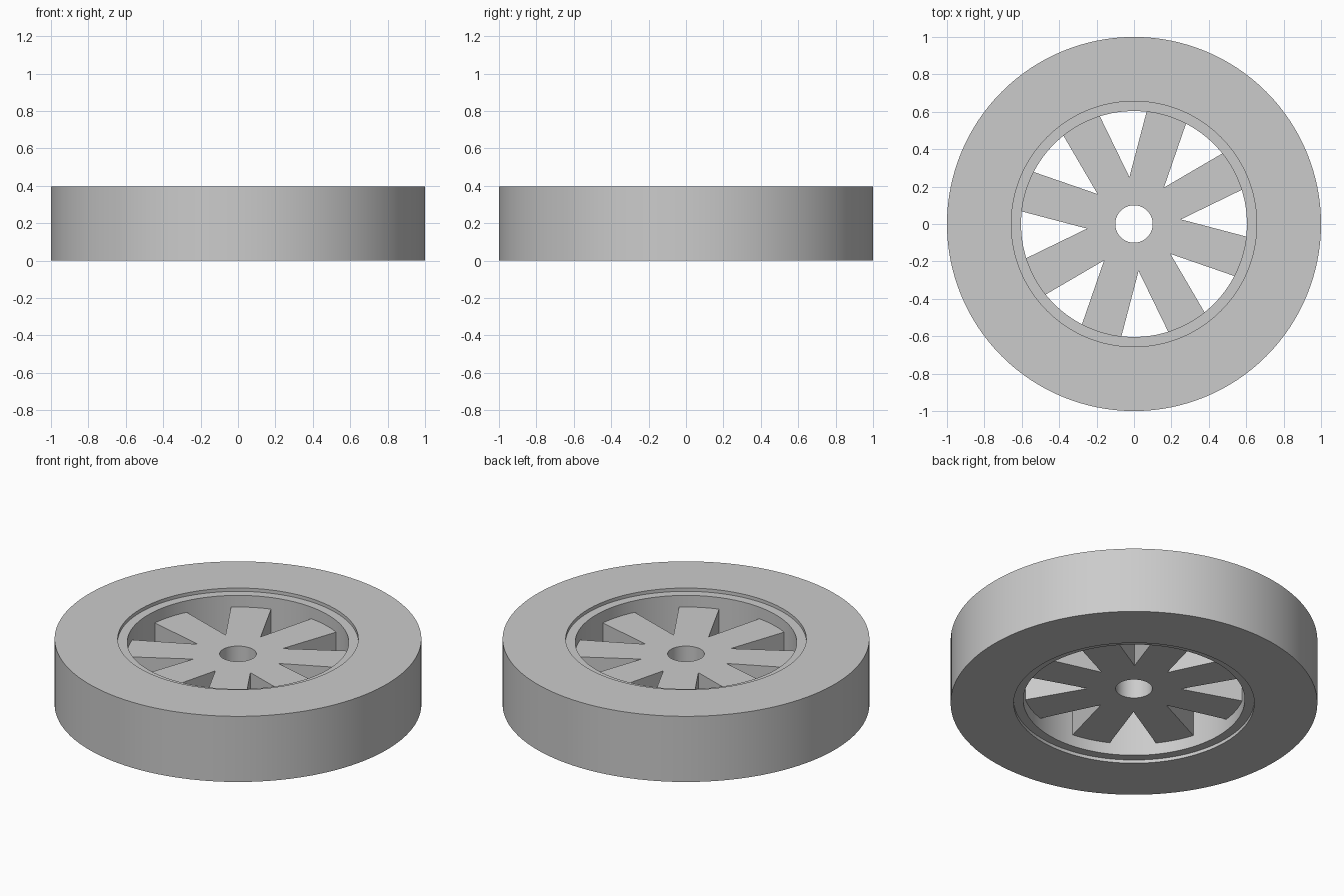
import bpy, bmesh
from math import sin, cos, pi, radians

cube = bpy.data.objects.get("Cube")
if cube:
    bpy.data.objects.remove(cube, do_unlink=True)

HEIGHT = 0.395
SEGMENTS = 128
SPOKES = 8

grey = bpy.data.materials.new("light_grey")
grey.use_nodes = True
grey.diffuse_color = (0.6, 0.6, 0.6, 1)
grey.node_tree.nodes["Principled BSDF"].inputs["Base Color"].default_value = (0.6, 0.6, 0.6, 1)


def finish(bm, name):
    """Turn a bmesh into a grey object with crisp edges."""
    bmesh.ops.remove_doubles(bm, verts=bm.verts, dist=0.0005)
    bmesh.ops.recalc_face_normals(bm, faces=bm.faces)
    mesh = bpy.data.meshes.new(name)
    bm.to_mesh(mesh)
    bm.free()
    mesh.materials.append(grey)
    obj = bpy.data.objects.new(name, mesh)
    bpy.context.collection.objects.link(obj)
    bpy.ops.object.select_all(action='DESELECT')
    obj.select_set(True)
    bpy.context.view_layer.objects.active = obj
    bpy.ops.object.shade_smooth_by_angle(angle=radians(30))
    return obj


def ring(name, inner, outer, z0, z1):
    """Spin a rectangular section around the axle."""
    bm = bmesh.new()
    verts = [bm.verts.new((r, 0, z)) for r, z in
             ((inner, z0), (outer, z0), (outer, z1), (inner, z1))]
    edges = [bm.edges.new((verts[i], verts[(i + 1) % 4])) for i in range(4)]
    bmesh.ops.spin(bm, geom=verts + edges, cent=(0, 0, 0), axis=(0, 0, 1),
                   angle=2 * pi, steps=SEGMENTS, use_merge=True)
    return finish(bm, name)


def polar(radius, degrees, z):
    return (radius * cos(radians(degrees)), radius * sin(radians(degrees)), z)


# Tyre, and the rim set slightly back from both tyre faces
ring("tyre", 0.656, 1.0, 0, HEIGHT)
ring("rim", 0.604, 0.658, 0.02, HEIGHT - 0.02)

# Hub with spokes: one sector per spoke, joined and then extruded
bm = bmesh.new()
low, high = 0.09, HEIGHT - 0.09
step = 360 / SPOKES
half = step / 2
arc = 8
for k in range(SPOKES):
    mid = 28.1 + k * step
    outline = [polar(0.252, mid - half, low)]
    outline += [polar(0.612, mid + a, low) for a in (-10.4, -5, 0, 5, 10.4)]
    outline += [polar(0.252, mid + half, low)]
    outline += [polar(0.1, mid + half - step * i / arc, low) for i in range(arc + 1)]
    bm.faces.new([bm.verts.new(p) for p in outline])
bmesh.ops.remove_doubles(bm, verts=bm.verts, dist=0.0005)
top = bmesh.ops.extrude_face_region(bm, geom=bm.faces[:], use_keep_orig=True)
bmesh.ops.translate(bm, vec=(0, 0, high - low),
                    verts=[g for g in top["geom"] if isinstance(g, bmesh.types.BMVert)])
finish(bm, "spoked_hub")
